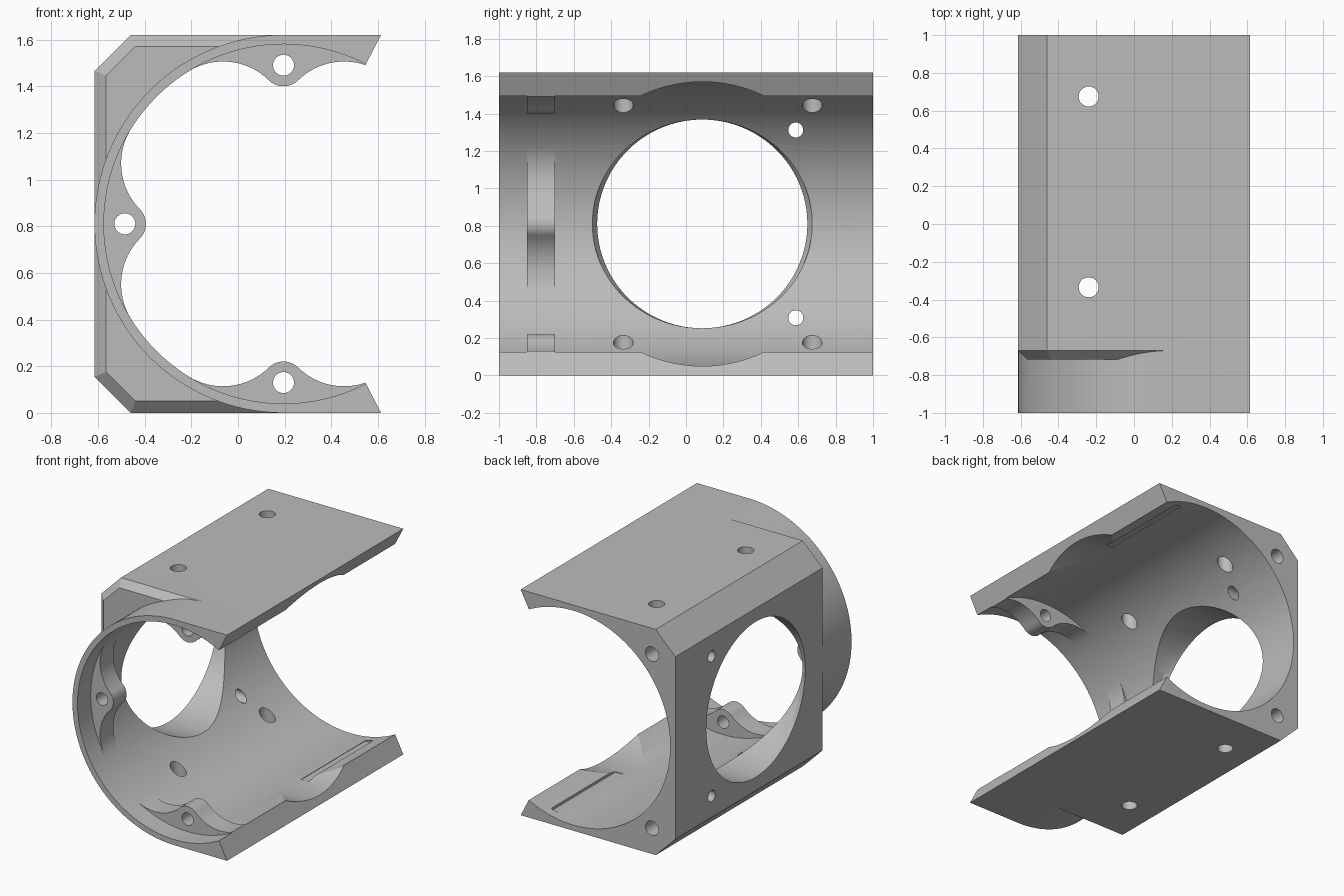
import bpy, bmesh, math
from math import sin, cos, pi, radians
from mathutils import Matrix, Vector

if "Cube" in bpy.data.objects:
    bpy.data.objects.remove(bpy.data.objects["Cube"])

CX, CZ = 0.195, 0.81      # bore axis
R_OUT, R_IN = 0.81, 0.77  # tube radii
HY = 0.087                # side opening centre in y

grey = bpy.data.materials.new("satin_grey")
grey.diffuse_color = (0.5, 0.5, 0.5, 1)
grey.use_nodes = True
grey.node_tree.nodes["Principled BSDF"].inputs["Base Color"].default_value = grey.diffuse_color


def loft(name, rings):
    """Closed solid through rings that share a point count."""
    bm = bmesh.new()
    rows = [[bm.verts.new(p) for p in r] for r in rings]
    n = len(rows[0])
    for a, b in zip(rows, rows[1:]):
        for i in range(n):
            j = (i + 1) % n
            bm.faces.new((a[i], a[j], b[j], b[i]))
    bm.faces.new(rows[0][::-1])
    bm.faces.new(rows[-1])
    bmesh.ops.recalc_face_normals(bm, faces=bm.faces)
    me = bpy.data.meshes.new(name)
    bm.to_mesh(me)
    bm.free()
    ob = bpy.data.objects.new(name, me)
    bpy.context.collection.objects.link(ob)
    me.materials.append(grey)
    return ob


def prism(name, pts, y0, y1):
    """Extrude an x-z profile along y."""
    return loft(name, [[(x, y, z) for x, z in pts] for y in (y0, y1)])


def rod(name, axis, centre, r, length, n=32):
    """Cylinder centred on a point along a given axis."""
    rot = Vector((0, 0, 1)).rotation_difference(Vector(axis)).to_matrix()
    ring = lambda h: [Vector(centre) + rot @ Vector((r * cos(2 * pi * i / n), r * sin(2 * pi * i / n), h))
                      for i in range(n)]
    return loft(name, [ring(-length / 2), ring(length / 2)])


def box(name, x0, x1, y0, y1, z0, z1):
    return prism(name, [(x0, z0), (x1, z0), (x1, z1), (x0, z1)], y0, y1)


# Square block with chamfered left corners and bevelled front edge
def block_ring(y, d):
    k = d * 0.41
    return [(x, y, z) for x, z in [
        (0.85, d), (-0.46 + k, d), (-0.615 + d, 0.155 + k),
        (-0.615 + d, 1.465 - k), (-0.46 + k, 1.62 - d), (0.85, 1.62 - d)]]


housing = loft("housing", [block_ring(-0.717, 0.05), block_ring(-0.67, 0), block_ring(1, 0)])

# Front collar, round on the left and square on the right
arc = [(CX + R_OUT * cos(a), CZ + R_OUT * sin(a))
       for a in (pi / 2 + pi * i / 64 for i in range(65))]
collar = prism("collar", [(0.85, 1.62)] + arc + [(0.85, 0)], -1, -0.6)

cutters = [rod("bore_cutter", (0, 1, 0), (CX, 0, CZ), R_IN, 3, 128)]

# Open side, cut along radial planes
cutters_last = [prism("opening_cutter", [
    (CX, CZ), (CX + 0.836, CZ + 1.62), (3, CZ + 1.62),
    (3, CZ - 1.62), (CX + 0.836, CZ - 1.62)], -2, 2)]


# Side opening, flaring slightly toward the inside
def oval(x, ry, rz, n=96):
    return [(x, HY + ry * cos(2 * pi * i / n), CZ + rz * sin(2 * pi * i / n)) for i in range(n)]


cutters.append(loft("side_opening_cutter", [
    oval(-0.9, 0.562, 0.558), oval(-0.615, 0.562, 0.558),
    oval(-0.575, 0.588, 0.558), oval(0.1, 0.588, 0.558)]))

# Round relief across the two free edges, and shallow slots
cutters.append(rod("relief_cutter", (1, 0, 0), (0.8, HY, CZ), 0.76, 1.0, 96))
cutters.append(box("slot_cutter", 0.36, 0.42, 0.2, 0.93, 0.055, 1.565))

# Vertical, sideways and rear screw holes
for y in (0.675, -0.335):
    cutters.append(rod("vertical_hole_cutter", (0, 0, 1), (-0.24, y, CZ), 0.053, 3))
for s in (-1, 1):
    cutters.append(rod("side_hole_cutter", (1, 0, 0), (-0.5, 0.587, CZ + s * 0.502), 0.04, 0.8))
    cutters.append(rod("rear_hole_cutter", (0, 1, 0), (-0.43, 1, CZ + s * 0.625), 0.052, 0.6))

# Mounting lug profile: boss blended into the bore by hollow arcs
RB, RF, DB = 0.09, 0.28, 0.68
rho = R_IN - RF
th = math.acos((rho**2 + DB**2 - (RF + RB)**2) / (2 * rho * DB))
fc = Vector((rho * cos(th), rho * sin(th)))
to_boss = Vector((DB, 0)) - fc
a1 = math.atan2(to_boss.y, to_boss.x)
half = [fc + RF * Vector((cos(a), sin(a))) for a in (th + (a1 - th) * i / 16 for i in range(17))]
b0 = math.atan2(-to_boss.y, -to_boss.x)
half += [Vector((DB + RB * cos(a), RB * sin(a))) for a in (b0 + (pi - b0) * i / 10 for i in range(1, 11))]
inner = half + [Vector((p.x, -p.y)) for p in half[-2::-1]]
outer = [Vector((0.79 * cos(a), 0.79 * sin(a))) for a in (-th + 2 * th * i / 24 for i in range(25))]

lugs, lug_holes = [], []
for deg in (90, 180, 270):
    m = Matrix.Rotation(radians(deg), 2)
    pts = [m @ p for p in inner + outer]
    lugs.append(prism("lug", [(CX + p.x, CZ + p.y) for p in pts], -0.85, -0.70))
    c = m @ Vector((DB, 0))
    lug_holes.append(rod("lug_hole_cutter", (0, 1, 0), (CX + c.x, -0.775, CZ + c.y), 0.045, 0.25))


def combine(tool, op):
    mod = housing.modifiers.new(tool.name, 'BOOLEAN')
    mod.operation, mod.solver, mod.object = op, 'EXACT', tool
    bpy.context.view_layer.objects.active = housing
    bpy.ops.object.modifier_apply(modifier=mod.name)
    bpy.data.objects.remove(tool)


combine(collar, 'UNION')
for c in cutters:
    combine(c, 'DIFFERENCE')
for lug in lugs:
    combine(lug, 'UNION')
for c in lug_holes + cutters_last:
    combine(c, 'DIFFERENCE')

# Smooth the round walls, keep edges crisp
bpy.ops.object.select_all(action='DESELECT')
housing.select_set(True)
bpy.context.view_layer.objects.active = housing
bpy.ops.object.shade_smooth_by_angle(angle=radians(20))
